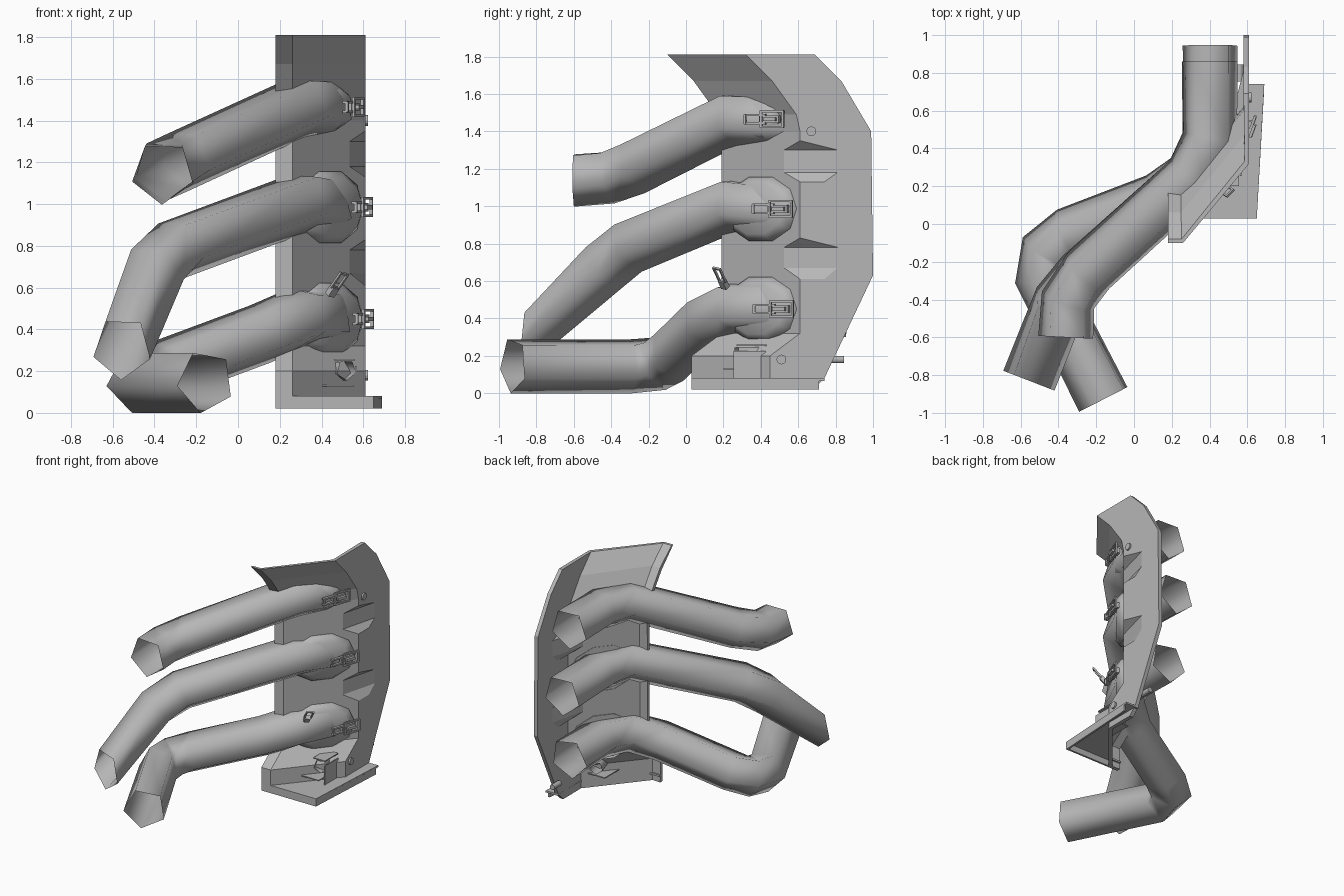
import bpy, bmesh, math
from mathutils import Vector, Matrix

if "Cube" in bpy.data.objects:
    bpy.data.objects.remove(bpy.data.objects["Cube"])

grey = bpy.data.materials.new("plain_grey")
grey.use_nodes = True
colour = (0.47, 0.47, 0.47, 1)
grey.diffuse_color = colour
grey.node_tree.nodes["Principled BSDF"].inputs["Base Color"].default_value = colour


def finish(name, bm, smooth=False):
    mesh = bpy.data.meshes.new(name)
    bm.to_mesh(mesh)
    bm.free()
    mesh.materials.append(grey)
    for p in mesh.polygons:
        p.use_smooth = smooth
    ob = bpy.data.objects.new(name, mesh)
    bpy.context.collection.objects.link(ob)
    return ob


def tube(name, points, radius, sides=5, start=-88):
    """Open tube with mitred rings along a path; the last ring is cut upright."""
    bm = bmesh.new()
    pts = [Vector(p) for p in points]
    rings = []
    for i, p in enumerate(pts):
        before = (p - pts[max(i - 1, 0)]).normalized()
        after = (pts[min(i + 1, len(pts) - 1)] - p).normalized()
        t = (before + after).normalized()
        if i == len(pts) - 1:
            t.z = 0
            t.normalize()
        side = t.cross(Vector((0, 0, 1))).normalized()
        up = side.cross(t)
        ring = []
        for k in range(sides):
            a = math.radians(start + k * 360 / sides)
            ring.append(bm.verts.new(p + radius * (math.cos(a) * side + math.sin(a) * up)))
        rings.append(ring)
    for r, s in zip(rings, rings[1:]):
        for k in range(sides):
            j = (k + 1) % sides
            bm.faces.new((r[k], s[k], s[j], r[j]))
    bmesh.ops.recalc_face_normals(bm, faces=bm.faces)
    return finish(name, bm, True)


def add_box(bm, matrix, centre, size):
    m = matrix @ Matrix.Translation(centre) @ Matrix.Diagonal((*size, 1))
    bmesh.ops.create_cube(bm, size=1, matrix=m)


def prism(name, outline, z0, z1):
    bm = bmesh.new()
    face = bm.faces.new([bm.verts.new((x, y, z0)) for x, y in outline])
    moved = bmesh.ops.extrude_face_region(bm, geom=[face])["geom"]
    bmesh.ops.translate(bm, vec=(0, 0, z1 - z0),
                        verts=[v for v in moved if isinstance(v, bmesh.types.BMVert)])
    bmesh.ops.recalc_face_normals(bm, faces=bm.faces)
    return finish(name, bm)


def cylinder(name, centre, axis, radius, depth, sides=12):
    bm = bmesh.new()
    rot = Vector(axis).to_track_quat('Z', 'Y').to_matrix().to_4x4()
    bmesh.ops.create_cone(bm, cap_ends=True, segments=sides, radius1=radius, radius2=radius,
                          depth=depth, matrix=Matrix.Translation(centre) @ rot)
    return finish(name, bm)


# Three bent pipes
tube("upper_pipe", [(.405, .86, 1.455), (.405, .45, 1.46), (.31, .25, 1.47), (-.25, -.26, 1.215),
                    (-.35, -.41, 1.165), (-.36, -.6, 1.15)], .153)
tube("middle_pipe", [(.405, .945, .97), (.405, .45, .985), (.31, .25, 1.01), (-.285, -.285, .79),
                     (-.4, -.43, .68), (-.555, -.83, .31)], .153)
tube("lower_pipe", [(.405, .86, .45), (.405, .45, .46), (.31, .25, .46), (.13, .12, .385),
                    (-.34, -.06, .21), (-.46, -.15, .165), (-.48, -.29, .15),
                    (-.155, -.925, .15)], .153, start=-80)

# Shield: front flange, diagonal wall and side fin, with two recessed notches
EDGE, BEND, FIN, SHIFT, TOP = .18, .26, .61, .42, 1.81
rows = [(-.1, TOP), (.04, 1.67), (.17, 1.49), (.19, 1.4), (.19, .32), (.03, .2), (.03, .02)]
notches = [(1.35, 1.3, 1.18, 1.13), (.83, .78, .67, .61)]
inner = (.535, .525)
outer = (FIN, .81)
lower = (FIN, .74)
corner = (FIN, rows[3][0] + SHIFT)
bm = bmesh.new()


def face(points):
    bm.faces.new([bm.verts.new(p) for p in points])


wall_notch, fin_notch = [], []
for a, b, c, d in notches:
    wall_notch += [(*corner, a), (*inner, b), (*inner, c), (*corner, d)]
    fin_notch += [(*corner, a), (*outer, b), (*outer, c), (*lower, d), (*corner, d)]
    face([(*inner, b), (*inner, c), (*outer, c), (*outer, b)])
    face([(*corner, a), (*inner, b), (*outer, b)])
    face([(*inner, c), (*corner, d), (*lower, d), (*outer, c)])
for i, ((ya, za), (yb, zb)) in enumerate(zip(rows, rows[1:])):
    face([(EDGE, ya, za), (EDGE, yb, zb), (BEND, yb, zb), (BEND, ya, za)])
    extra = wall_notch[::-1] if i == 3 else []
    face([(BEND, ya, za), (BEND, yb, zb), (FIN, yb + SHIFT, zb)] + extra
         + [(FIN, ya + SHIFT, za)])
corners = [(FIN, y + SHIFT, z) for y, z in rows]
rim = [(.68, .02), (.74, .08), (1, .63), (.99, 1.4), (.83, 1.67), (.69, TOP)]
face(corners[:4] + fin_notch + corners[4:] + [(FIN, y, z) for y, z in rim])
bmesh.ops.remove_doubles(bm, verts=bm.verts, dist=.0005)
shield = finish("shield_panel", bm)
solid = shield.modifiers.new("thickness", 'SOLIDIFY')
solid.thickness = .03
solid.offset = -1
# Trim the thickened top edge level
bpy.context.view_layer.objects.active = shield
bpy.ops.object.modifier_apply(modifier=solid.name)
for v in shield.data.vertices:
    v.co.z = min(v.co.z, TOP)

# Foot shelf, hollow below, with a front and a side rim
prism("foot_shelf", [(EDGE, .03), (.65, .03), (.69, .74), (.58, .74), (.58, .45), (.26, .07),
                     (EDGE, .07)], .066, .08)
prism("shelf_front_rim", [(EDGE, .03), (.65, .03), (.65, .045), (EDGE, .045)], .02, .07)
prism("shelf_side_rim", [(.65, .03), (.689, .71), (.674, .71), (.635, .03)], .02, .07)

# Flared collars where the pipes break through the wall
along = Vector((.63, .777, 0))
normal = Vector((.777, -.63, 0))


def collar(name, centre, length, height):
    bm = bmesh.new()
    loops = []
    for lift, scale in ((-.03, 1), (.015, 1), (.055, .78)):
        loop = []
        for k in range(10):
            a = math.tau * k / 10
            loop.append(bm.verts.new(Vector(centre) + normal * lift + scale * (
                along * length * math.cos(a) + Vector((0, 0, height * math.sin(a))))))
        loops.append(loop)
    for r, s in zip(loops, loops[1:]):
        for k in range(10):
            j = (k + 1) % 10
            bm.faces.new((r[k], r[j], s[j], s[k]))
    bm.faces.new(loops[-1])
    bmesh.ops.recalc_face_normals(bm, faces=bm.faces)
    finish(name, bm, True)


collar("upper_collar", (.43, .39, 1.465), .16, .11)
collar("middle_collar", (.435, .405, .985), .245, .18)
collar("lower_collar", (.435, .405, .45), .245, .18)


# Wire latches: local x outward, y along, z up
def latch(name, matrix):
    bm = bmesh.new()
    for s in (-1, 1):
        add_box(bm, matrix, (.02, .05, s * .042), (.014, .13, .012))
        add_box(bm, matrix, (.01, -.05, s * .022), (.02, .12, .012))
    for y, h in ((-.012, .09), (.112, .09), (-.105, .05)):
        add_box(bm, matrix, (.02, y, 0), (.014, .012, h))
    add_box(bm, matrix, (0, .03, 0), (.03, .11, .04))
    add_box(bm, matrix, (.03, .04, 0), (.02, .07, .02))
    finish(name, bm)


for name, y, z in (("upper", .42, 1.465), ("middle", .465, .985), ("lower", .47, .45)):
    turn = Matrix.Rotation(math.radians(-20), 4, 'Z')
    latch(name + "_latch", Matrix.Translation((.14 + y * .95, y, z)) @ turn)

# Raised open clasp on the lower pipe
bm = bmesh.new()
tilt = (Matrix.Translation((.47, .19, .61)) @ Matrix.Rotation(math.radians(25), 4, 'X')
        @ Matrix.Rotation(math.radians(32), 4, 'Y') @ Matrix.Rotation(math.radians(35), 4, 'Z'))
for s in (-1, 1):
    add_box(bm, tilt, (s * .024, 0, .03), (.01, .012, .09))
    add_box(bm, tilt, (0, 0, .03 + s * .042), (.058, .012, .01))
add_box(bm, tilt, (0, 0, -.035), (.04, .03, .05))
finish("open_clasp", bm)

# Small nozzle and its bracket above the shelf
tube("nozzle", [(.52, .27, .205), (.46, .45, .205)], .05)
bm = bmesh.new()
eye = Matrix.Identity(4)
add_box(bm, eye, (.48, .31, .13), (.15, .22, .008))
add_box(bm, eye, (.565, .34, .15), (.008, .17, .15))
add_box(bm, eye, (.51, .35, .255), (.1, .16, .008))
finish("nozzle_bracket", bm)

# Studs on the fin and a pin behind it
cylinder("upper_stud", (.61, .67, 1.4), (1, 0, 0), .026, .025)
cylinder("lower_stud", (.61, .51, .18), (1, 0, 0), .026, .025)
cylinder("rear_pin", (.56, .8, .18), (0, 1, 0), .02, .09)
